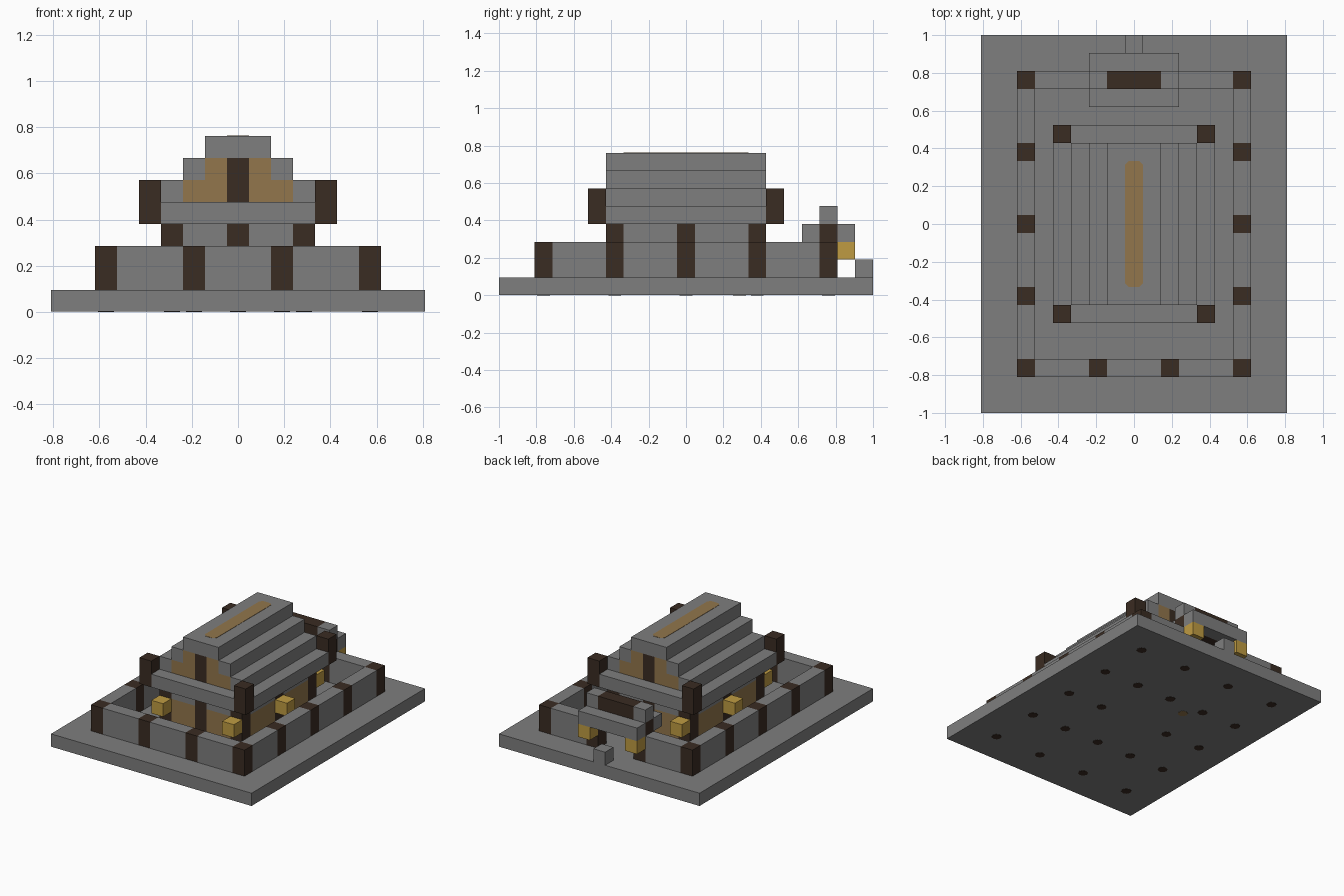
import bpy
from mathutils import Vector

U = 2 / 21  # size of one block

cube = bpy.data.objects.get("Cube")
if cube:
    bpy.data.objects.remove(cube, do_unlink=True)


def material(name, rgb):
    m = bpy.data.materials.new(name)
    m.use_nodes = True
    m.diffuse_color = (*rgb, 1)
    m.node_tree.nodes["Principled BSDF"].inputs["Base Color"].default_value = (*rgb, 1)
    return m


STONE = material("grey_stone", (0.21, 0.21, 0.21))
WOOD = material("dark_wood", (0.042, 0.025, 0.016))
PLASTER = material("tan_plaster", (0.287, 0.181, 0.072))
LAMP = material("gold_lamp", (0.52, 0.33, 0.055))


def add_box(name, lo, hi, mat):
    """Box between two corners in world units."""
    lo, hi = Vector(lo), Vector(hi)
    bpy.ops.mesh.primitive_cube_add(size=1)
    ob = bpy.context.object
    ob.name = name
    for v in ob.data.vertices:
        v.co = [a + (c + 0.5) * (b - a) for a, b, c in zip(lo, hi, v.co)]
    ob.data.materials.append(mat)
    return ob


def blocks(name, x, y, z, mat):
    """Box covering inclusive block ranges; a single number means one block."""
    r = [(v, v) if isinstance(v, int) else (min(v), max(v)) for v in (x, y, z)]
    lo = [(r[0][0] - .5) * U, (r[1][0] - .5) * U, r[2][0] * U]
    hi = [(r[0][1] + .5) * U, (r[1][1] + .5) * U, (r[2][1] + 1) * U]
    return add_box(name, lo, hi, mat)


def disc(name, x, y, z, radius, mat):
    """Thin eight-sided inlay."""
    bpy.ops.mesh.primitive_cylinder_add(vertices=8, radius=radius * U, depth=0.004,
                                        location=(x * U, y * U, z))
    ob = bpy.context.object
    ob.name = name
    ob.data.materials.append(mat)


# Ground slab
add_box("ground_slab", (-8.5 * U, -10.5 * U, 0.002), (8.5 * U, 10.5 * U, U), STONE)
footings = []


def post(name, x, y, z, mat=WOOD):
    blocks(name, x, y, z, mat)
    footings.append((x, y))


# Courtyard wall
for s in (-1, 1):
    for y in range(-8, 9, 4):
        post("wall_post", s * 6, y, (1, 2))
    for y in range(-8, 8, 4):
        blocks("side_wall", s * 6, (y + 1, y + 3), (1, 2), STONE)
    post("front_wall_post", s * 2, -8, (1, 2))
    for y in (-8, 8):
        blocks("end_wall", (s * 3, s * 5), y, (1, 2), STONE)
blocks("front_wall_middle", (-1, 1), -8, (1, 2), STONE)

# Gate at the back
for s in (-1, 1):
    post("gate_post", s * 2, 8, (1, 2))
    blocks("gate_roof_end", s * 2, 8, 4, STONE)
    blocks("gate_lamp", s * 2, 9, 2, LAMP)
blocks("gate_beam", (-2, 2), 8, 3, WOOD)
blocks("gate_ridge", (-1, 1), 8, 4, WOOD)
for y in (7, 9):
    blocks("gate_roof_slope", (-2, 2), y, 3, STONE)
blocks("gate_step", 0, 10, 1, STONE)

# House walls: tan below, grey band above, framed by posts
for s in (-1, 1):
    for t in (-1, 1):
        post("house_corner_post", s * 3, t * 4, (1, 3))
        for z, mat in (((1, 2), PLASTER), (3, STONE)):
            blocks("house_end_wall", (s, s * 2), t * 4, z, mat)
            blocks("house_side_wall", s * 3, (t, t * 3), z, mat)
        blocks("corner_lamp", s * 3, t * 5, 2, LAMP)
        blocks("eave_corner_post", s * 4, t * 5, (4, 5), WOOD)
    post("house_side_post", s * 3, 0, (1, 3))
    post("house_end_post", 0, s * 4, (1, 3))
    blocks("side_lamp", s * 4, 0, 2, LAMP)
    blocks("end_eave", (-3, 3), s * 5, 4, STONE)

# Stepped roof with tan gables
blocks("eave_floor", (-4, 4), (-4, 4), 4, STONE)
for s in (-1, 1):
    for z, x in ((5, 3), (6, 2)):
        blocks("roof_step", s * x, (-4, 4), z, STONE)
        blocks("gable", (s, s * (x - 1)), (-4, 4), z, PLASTER)
blocks("gable_post", 0, (-4, 4), (5, 6), WOOD)
blocks("roof_ridge", (-1, 1), (-4, 4), 7, STONE)

# Ridge inlay with clipped ends
top = 8 * U
strip = add_box("ridge_inlay", (-.5 * U, -3.5 * U, top - .002), (.5 * U, 3.5 * U, top + .002), PLASTER)
bevel = strip.modifiers.new("Rounded ends", "BEVEL")
bevel.limit_method = "WEIGHT"
bevel.width = 0.02
weights = strip.data.attributes.new("bevel_weight_edge", "FLOAT", "EDGE")
for e in strip.data.edges:
    a, b = (strip.data.vertices[i].co for i in e.vertices)
    weights.data[e.index].value = float(abs(a.z - b.z) > 0.001)

# Post footings showing under the slab
for x, y in footings:
    disc("post_footing", x, y, 0.002, 0.36, WOOD)
disc("floor_footing", -2, 3, 0.002, 0.36, PLASTER)
